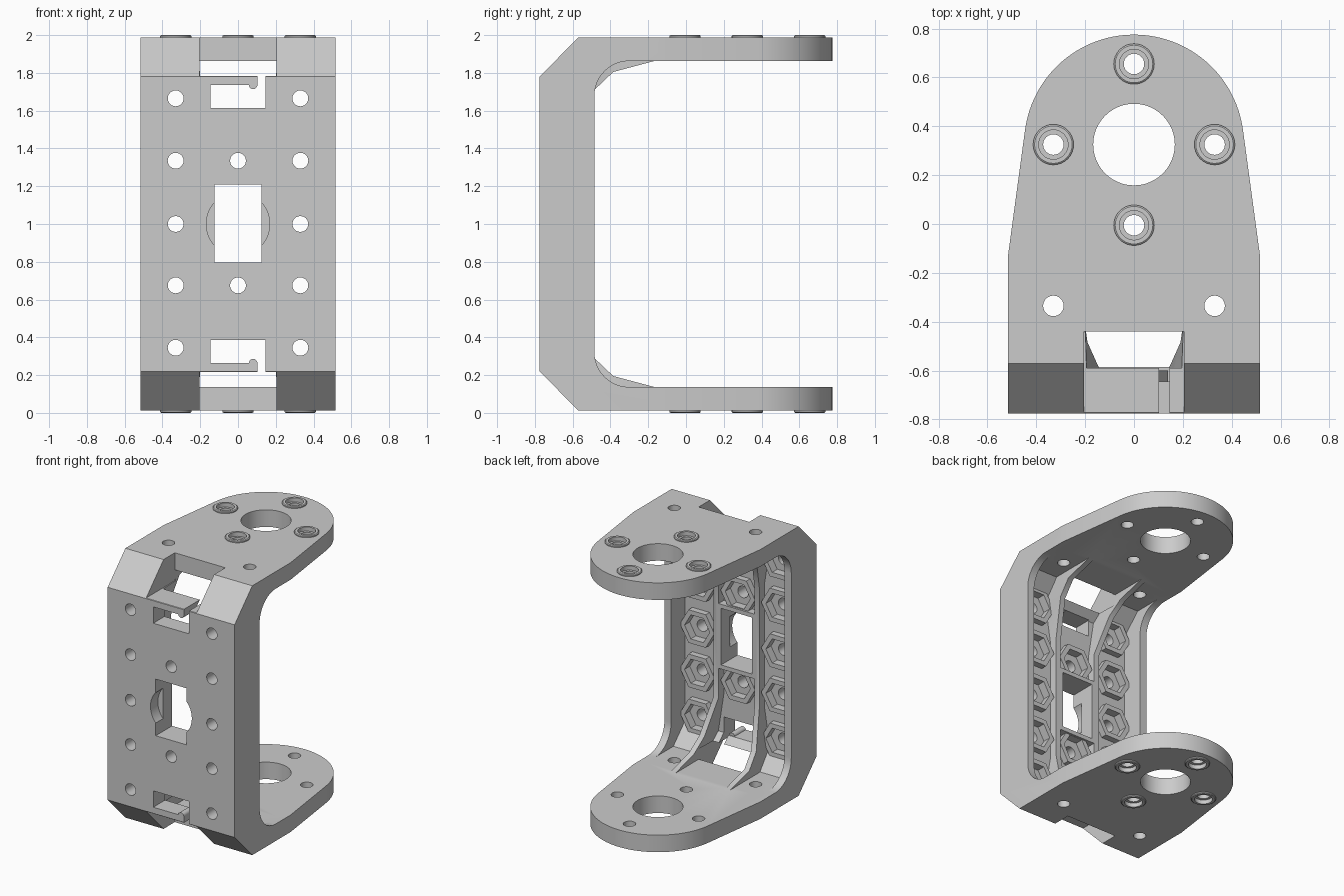
import bpy, bmesh
from math import sin, cos, pi, radians
from mathutils import Vector

old = bpy.data.objects.get("Cube")
if old:
    bpy.data.objects.remove(old, do_unlink=True)

grey = bpy.data.materials.new("plain grey plastic")
grey.use_nodes = True
tone = (0.6, 0.6, 0.6, 1)
grey.diffuse_color = tone
grey.node_tree.nodes["Principled BSDF"].inputs["Base Color"].default_value = tone


def place(axis, a, b, depth):
    """Map a 2D point plus depth to 3D: x -> (y,z), y -> (x,z), z -> (x,y)."""
    return {"x": (depth, a, b), "y": (a, depth, b), "z": (a, b, depth)}[axis]


def loft(bm, rings):
    """Closed solid skinned through equal-sized rings of points."""
    loops = [[bm.verts.new(p) for p in ring] for ring in rings]
    n = len(loops[0])
    faces = [bm.faces.new(loops[0]), bm.faces.new(loops[-1])]
    for r, s in zip(loops, loops[1:]):
        faces += [bm.faces.new((r[i], r[(i + 1) % n], s[(i + 1) % n], s[i])) for i in range(n)]
    bmesh.ops.recalc_face_normals(bm, faces=faces)


def prism(bm, axis, pts, lo, hi):
    loft(bm, [[place(axis, a, b, d) for a, b in pts] for d in (lo, hi)])


def box(bm, x, y, z):
    prism(bm, "z", [(x[0], y[0]), (x[1], y[0]), (x[1], y[1]), (x[0], y[1])], *z)


def arc(cx, cy, r, start, end, n):
    angles = [radians(start + (end - start) * i / n) for i in range(n + 1)]
    return [(cx + r * cos(t), cy + r * sin(t)) for t in angles]


def ngon(c, r, n):
    return arc(*c, r, 0, 360, n)[:-1]


def mirror_z(pts):
    """Extend a lower half outline with its upper half about z = 1."""
    return pts + [(a, 2 - b) for a, b in reversed(pts)]


def make(name, build):
    mesh = bpy.data.meshes.new(name)
    bm = bmesh.new()
    build(bm)
    bm.to_mesh(mesh)
    bm.free()
    obj = bpy.data.objects.new(name, mesh)
    bpy.context.collection.objects.link(obj)
    return obj


def combine(operation, build):
    tool = make("helper", build)
    tool.hide_render = True
    mod = bracket.modifiers.new("cut", "BOOLEAN")
    mod.operation, mod.object, mod.solver, mod.use_self = operation, tool, "EXACT", True
    bpy.context.view_layer.objects.active = bracket
    bpy.ops.object.modifier_apply(modifier=mod.name)
    bpy.data.objects.remove(tool, do_unlink=True)


FRONT, FLOOR, RIM = -0.775, -0.645, -0.6
plate_holes = [(x, z) for x in (-0.33, 0.33) for z in (0.345, 0.675, 1, 1.335, 1.665)]
plate_holes += [(0, 0.675), (0, 1.335)]
boss_holes = [(-0.33, 0.325), (0.33, 0.325), (0, 0.655), (0, -0.005)]
side_holes = [(-0.33, -0.335), (0.33, -0.335)]

# C-shaped body with chamfered outside and rounded inside corners
outer = [(0.775, 0.012), (-0.57, 0.012), (FRONT, 0.22)]
inner = arc(-0.3, 0.322, 0.185, 180, 270, 12) + [(0.775, 0.137)]
profile = mirror_z(outer) + [(a, 2 - b) for a, b in reversed(inner)] + inner
bracket = make("bracket", lambda bm: prism(bm, "x", profile, -0.515, 0.515))

# Tapered, rounded plan outline
plan = [(-0.515, -0.9), (0.515, -0.9), (0.515, -0.125)]
plan += arc(0, 0.325, 0.45, 7.4, 172.6, 48) + [(-0.515, -0.125)]
combine("INTERSECT", lambda bm: prism(bm, "z", plan, -0.1, 2.1))

# Pocket inside the side walls
pocket = mirror_z([(-0.2, 0.137), (-0.51, 0.137), (FLOOR, 0.272)])
combine("DIFFERENCE", lambda bm: prism(bm, "x", pocket, -0.46, 0.46))


# Two ribs that flare outward into the arms
def ribs(bm):
    # rib crest y, z, root y, z, centre x
    half = [(-0.585, 1.45, -0.68, 1.45, 0.165), (-0.485, 1.71, -0.68, 1.74, 0.21),
            (-0.385, 1.805, -0.55, 1.89, 0.225), (-0.16, 1.865, -0.16, 1.93, 0.225)]
    path = [(a, 2 - b, c, 2 - d, x) for a, b, c, d, x in reversed(half)] + half
    for side in (-1, 1):
        loft(bm, [[(side * x - 0.02, a, b), (side * x + 0.02, a, b),
                   (side * x + 0.02, c, d), (side * x - 0.02, c, d)]
                  for a, b, c, d, x in path])


combine("UNION", ribs)


# Hexagonal nut sockets
def sockets(bm):
    for c in plate_holes:
        prism(bm, "y", ngon(c, 0.14, 6), FLOOR - 0.04, RIM)


combine("UNION", sockets)

# Frame around the window
combine("UNION", lambda bm: box(bm, (-0.16, 0.16), (-0.69, -0.585), (0.765, 1.24)))


# Raised rings on the outside of both arms
def rings(bm):
    for c in boss_holes:
        for base, tip in ((1.96, 2), (0.04, 0)):
            loft(bm, [[place("z", a, b, d) for a, b in ngon(c, r, 32)]
                      for d, r in ((base, 0.083), ((base + 8 * tip) / 9, 0.083), (tip, 0.077))])


combine("UNION", rings)


# Screw holes, large arm openings and nut recesses
def holes(bm):
    for c in plate_holes:
        prism(bm, "y", ngon(c, 0.042, 24), -0.9, -0.5)
    for c in boss_holes + side_holes:
        prism(bm, "z", ngon(c, 0.042, 24), -0.1, 2.1)
    prism(bm, "z", ngon((0, 0.325), 0.167, 48), -0.1, 2.1)


def recesses(bm):
    for c in plate_holes:
        prism(bm, "y", ngon(c, 0.102, 6), RIM - 0.06, -0.5)
    for c in boss_holes:
        for lo, hi in ((-0.1, 0.03), (1.97, 2.1)):
            prism(bm, "z", ngon(c, 0.06, 32), lo, hi)


combine("DIFFERENCE", holes)
combine("DIFFERENCE", recesses)

# Central window with a round recess at the front
combine("DIFFERENCE", lambda bm: box(bm, (-0.125, 0.125), (-0.9, -0.5), (0.795, 1.21)))
combine("DIFFERENCE", lambda bm: prism(bm, "y", ngon((0, 1), 0.168, 48), -0.9, -0.69))


# Corner notches and latch slots
def notches(bm):
    box(bm, (-0.205, 0.205), (-0.9, -0.44), (-0.1, 0.217))
    box(bm, (-0.205, 0.205), (-0.9, -0.44), (1.783, 2.1))


def slots(bm):
    slot = [(-0.145, 1.615), (0.145, 1.615), (0.145, 1.81), (0.103, 1.81),
            (0.103, 1.735), (-0.145, 1.735)]
    prism(bm, "y", slot, -0.9, -0.5)
    prism(bm, "y", [(x, 2 - z) for x, z in slot], -0.9, -0.5)


def hooks(bm):
    for z in (1.737, 0.263):
        prism(bm, "y", ngon((0.08, z), 0.023, 20), FRONT, FLOOR)


combine("DIFFERENCE", notches)
combine("DIFFERENCE", slots)
combine("UNION", hooks)

# Finish: single colour, smooth curves with sharp edges
bracket.data.materials.clear()
bracket.data.materials.append(grey)
for face in bracket.data.polygons:
    face.material_index = 0
bpy.ops.object.select_all(action="DESELECT")
bracket.select_set(True)
bpy.context.view_layer.objects.active = bracket
bpy.ops.object.shade_smooth_by_angle(angle=radians(30))
